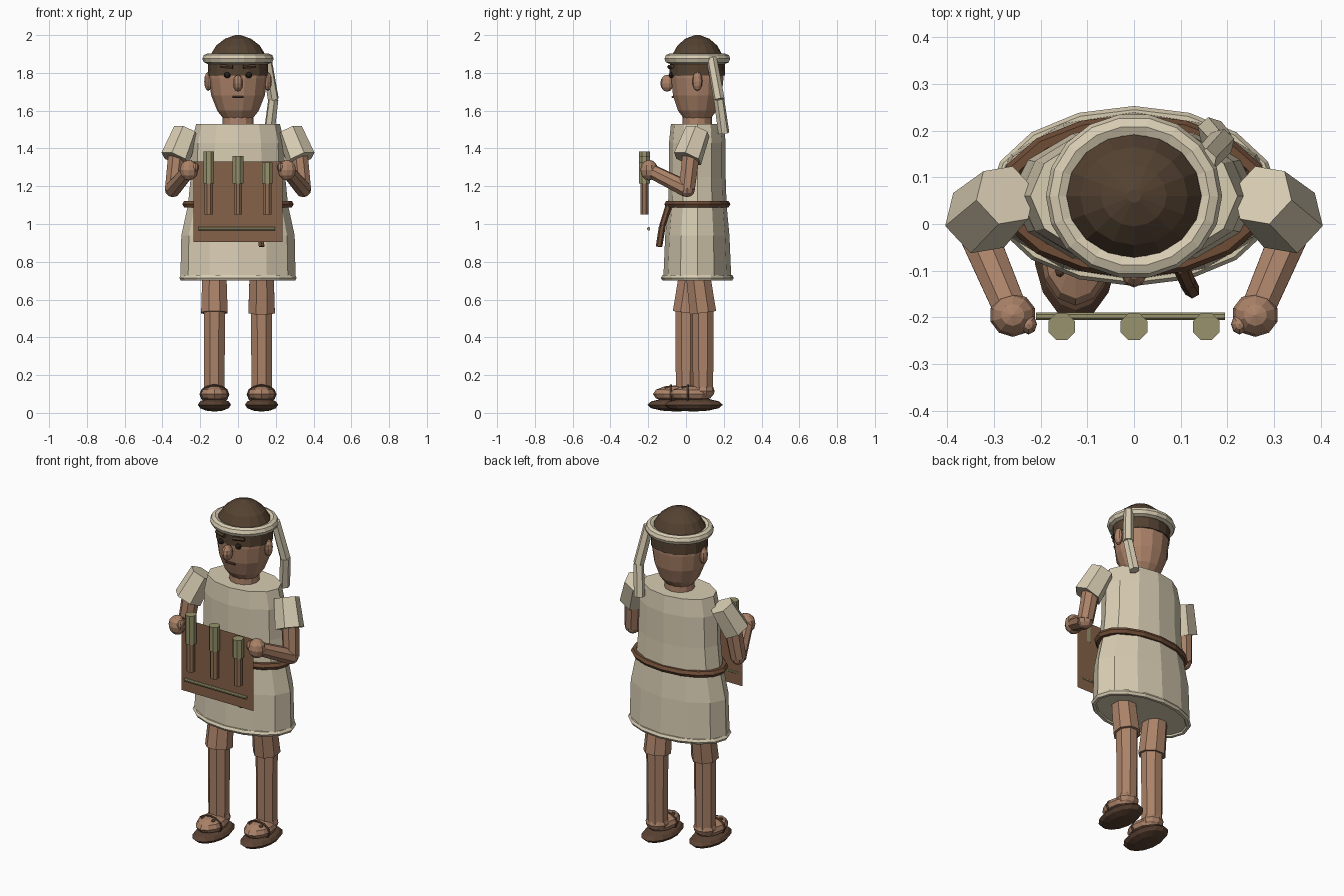
import bpy, bmesh
from math import sin, cos, tau, pi
from mathutils import Vector, Matrix

cube = bpy.data.objects.get("Cube")
if cube:
    bpy.data.objects.remove(cube, do_unlink=True)


def material(name, r, g, b):
    m = bpy.data.materials.new(name)
    m.use_nodes = True
    m.diffuse_color = (r, g, b, 1)
    m.node_tree.nodes["Principled BSDF"].inputs["Base Color"].default_value = (r, g, b, 1)
    return m


skin = material("warm skin", .41, .225, .14)
cream = material("cream linen", .69, .61, .45)
hair_brown = material("dark hair brown", .088, .054, .031)
leather = material("leather brown", .235, .122, .066)
belt_brown = material("belt brown", .16, .075, .038)
sole_brown = material("sole brown", .105, .056, .033)
olive = material("olive", .31, .29, .15)
wood = material("light wood", .30, .165, .09)
black = material("eye black", .02, .014, .01)

CY = 0.06  # depth of the body axis


def finish(name, bm, mat):
    bmesh.ops.recalc_face_normals(bm, faces=bm.faces)
    mesh = bpy.data.meshes.new(name)
    bm.to_mesh(mesh)
    bm.free()
    mesh.materials.append(mat)
    ob = bpy.data.objects.new(name, mesh)
    bpy.context.collection.objects.link(ob)
    return ob


def lathe(name, rings, mat, n=12, closed=False, cy=CY):
    """Elliptical rings (z, rx, ry) bridged together."""
    bm = bmesh.new()
    loops = [[bm.verts.new((rx * cos(tau * i / n), cy + ry * sin(tau * i / n), z))
              for i in range(n)] for z, rx, ry in rings]
    pairs = list(zip(loops, loops[1:]))
    if closed:
        pairs.append((loops[-1], loops[0]))
    else:
        bm.faces.new(loops[0])
        bm.faces.new(loops[-1])
    for a, b in pairs:
        for i in range(n):
            j = (i + 1) % n
            bm.faces.new((a[i], a[j], b[j], b[i]))
    return finish(name, bm, mat)


def hoop(name, z, rx, ry, r, mat, n=16, sides=6, cy=CY):
    """Elliptical ring of round section."""
    prof = [(tau * k / sides) for k in range(sides)]
    return lathe(name, [(z + r * sin(a), rx + r * cos(a), ry + r * cos(a)) for a in prof],
                 mat, n, True, cy)


def limb(name, p0, p1, r0, r1, mat, n=8):
    """Tapered prism between two points."""
    p0, p1 = Vector(p0), Vector(p1)
    d = p1 - p0
    bm = bmesh.new()
    bmesh.ops.create_cone(bm, cap_ends=True, segments=n, radius1=r0, radius2=r1, depth=d.length,
                          matrix=Matrix.Translation((p0 + p1) / 2)
                          @ d.to_track_quat('Z', 'Y').to_matrix().to_4x4()
                          @ Matrix.Rotation(pi / n, 4, 'Z'))
    return finish(name, bm, mat)


def ball(name, c, size, mat, u=10, v=6):
    bm = bmesh.new()
    bmesh.ops.create_uvsphere(bm, u_segments=u, v_segments=v, radius=1,
                              matrix=Matrix.Translation(c) @ Matrix.Diagonal((*size, 1)))
    return finish(name, bm, mat)


def ribbon(name, pts, r0, r1, mat, n=6):
    for k, (a, b) in enumerate(zip(pts, pts[1:])):
        limb(f"{name}_{k + 1}", a, b, r0, r1, mat, n)


# Tunic with hem and belt
lathe("tunic", [(.71, .305, .18), (.94, .30, .17), (1.10, .265, .155), (1.25, .25, .15),
                (1.43, .245, .15), (1.53, .222, .14)], cream)
hoop("hem", .715, .295, .177, .016, cream)
hoop("belt", 1.105, .275, .155, .02, belt_brown)
ribbon("belt_end", [(.10, -.09, 1.10), (.115, -.125, .99), (.125, -.143, .88)], .018, .017, belt_brown)

# Neck, head and hair
lathe("neck", [(1.50, .085, .08), (1.62, .078, .075)], skin)
lathe("head", [(1.555, .075, .07), (1.60, .11, .105), (1.68, .142, .132), (1.77, .155, .142),
               (1.85, .155, .142)], skin, 14)
lathe("hair", [(1.785, .160, .147), (1.86, .158, .145), (1.90, .143, .13), (1.945, .115, .105),
               (1.98, .07, .065), (2.0, .015, .014)], hair_brown, 16)
hoop("headband", 1.875, .162, .15, .027, cream, 18, 8)
ribbon("headband_end", [(.15, .135, 1.88), (.187, .175, 1.66), (.165, .20, 1.48)], .028, .03, cream)

# Face
ball("nose", (0, -.10, 1.745), (.029, .036, .045), skin)
limb("mouth", (-.03, -.071, 1.672), (.03, -.071, 1.672), .006, .006, sole_brown, 6)
for s, side in ((1, "left"), (-1, "right")):
    ball(f"{side}_ear", (s * .158, CY, 1.755), (.022, .027, .05), skin)
    ball(f"{side}_eye", (s * .057, -.078, 1.788), (.018, .014, .016), black, 8, 6)
    limb(f"{side}_eyebrow", (s * .028, -.088, 1.832), (s * .092, -.072, 1.835), .012, .01, hair_brown, 6)

    # Arms, bent forward to hold the board
    elbow, hand = (s * .345, .005, 1.185), (s * .26, -.195, 1.285)
    limb(f"{side}_sleeve", (s * .275, .062, 1.49), (s * .333, .008, 1.345), .07, .08, cream, 6)
    limb(f"{side}_upper_arm", (s * .32, .03, 1.40), elbow, .05, .045, skin)
    limb(f"{side}_forearm", elbow, hand, .045, .038, skin)
    ball(f"{side}_elbow", elbow, (.043, .043, .043), skin, 8, 6)
    ball(f"{side}_hand", hand, (.05, .047, .055), skin)
    ball(f"{side}_thumb", (s * .226, -.215, 1.30), (.018, .022, .025), skin, 8, 6)

    # Legs and sandals, right foot a step ahead
    x, y = s * .125, .09 if s > 0 else 0
    fy = y - .05
    limb(f"{side}_thigh", (x, .045 + s * .015, .76), (x, y, .53), .068, .076, skin)
    limb(f"{side}_shin", (x, y, .54), (x, y, .11), .061, .058, skin)
    ball(f"{side}_ankle", (x, y, .115), (.066, .062, .045), skin)
    ball(f"{side}_foot", (x, fy - .01, .10), (.077, .115, .045), skin, 12, 6)
    ball(f"{side}_sole", (x, fy, .043), (.09, .155, .036), sole_brown, 14, 6)
    strap = hoop(f"{side}_strap", 0, .072, .047, .007, sole_brown, 12, 6, 0)
    strap.location = (x, fy - .03, .098)
    strap.rotation_euler = (pi / 2, 0, 0)
    for k in (-1, 1):
        ball(f"{side}_stud", (x + k * .033, fy - .05, .132), (.011, .014, .011), sole_brown, 8, 6)

# Display board, a single thin sheet
bm = bmesh.new()
bm.faces.new([bm.verts.new((x, -.192, z)) for x, z in
              ((-.236, .905), (.236, .905), (.236, 1.33), (-.236, 1.33))])
finish("board", bm, leather)
limb("board_rod", (-.21, -.198, .975), (.195, -.198, .975), .009, .009, olive)

# Rolled scrolls on the board
for x, top in ((-.155, 1.385), (0, 1.36), (.155, 1.325)):
    limb("scroll_handle", (x, -.22, 1.05), (x, -.22, 1.22), .024, .024, wood)
    limb("scroll_cap", (x, -.22, 1.215), (x, -.22, top), .031, .031, olive)
